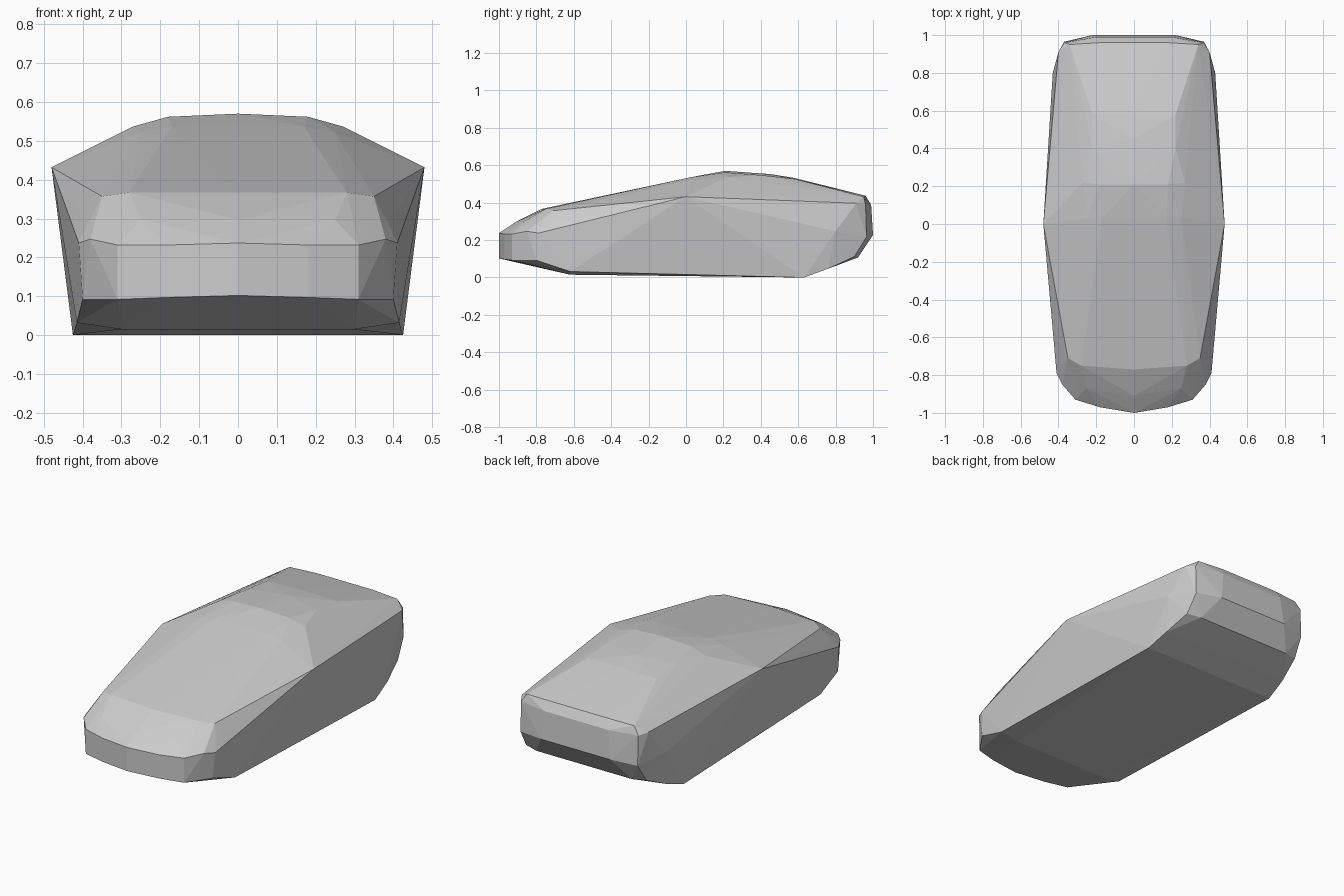
import bpy, bmesh

# Half-body control points (x, y, z), mirrored across x = 0
nose = [(0, -1.0, .24), (0, -1.0, .105), (.18, -.97, .235), (.18, -.97, .10),
        (.31, -.93, .235), (.31, -.93, .095), (.38, -.85, .25), (.40, -.80, .095),
        (.41, -.79, .24), (.0, -.91, .30), (.25, -.87, .30)]
hood = [(0, -.77, .37), (.28, -.75, .37), (.35, -.71, .36), (.39, -.74, .29)]
roof = [(0, .03, .54), (.17, .03, .54), (.25, .03, .525),
        (0, .21, .573), (.18, .21, .565), (.27, .22, .54),
        (0, .45, .556), (.22, .40, .55), (0, .58, .535), (.22, .58, .53)]
mirrors = [(.48, 0, .435), (.475, .04, .43)]
tail = [(.18, .96, .44), (.34, .95, .435), (.20, .99, .39), (.37, .96, .39),
        (.40, .91, .40), (.22, 1.0, .23), (.37, .965, .22), (.43, .80, .25),
        (.30, .92, .11), (.38, .90, .115)]
floor = [(.425, .63, .003), (.41, .76, .05), (.415, -.62, .035), (.30, -.62, .018)]

# Faceted shell wrapped tightly round the control points
bm = bmesh.new()
for x, y, z in nose + hood + roof + mirrors + tail + floor:
    bm.verts.new((x, y, z))
    if x:
        bm.verts.new((-x, y, z))
result = bmesh.ops.convex_hull(bm, input=bm.verts)
loose = [v for v in bm.verts if not v.link_faces]
bmesh.ops.delete(bm, geom=loose, context='VERTS')
bmesh.ops.recalc_face_normals(bm, faces=bm.faces)

# Stand the shell on the ground
low = min(v.co.z for v in bm.verts)
for v in bm.verts:
    v.co.z -= low

mesh = bpy.data.meshes.new("car_body_shell")
bm.to_mesh(mesh)
bm.free()
body = bpy.data.objects.new("car_body_shell", mesh)
bpy.context.collection.objects.link(body)
